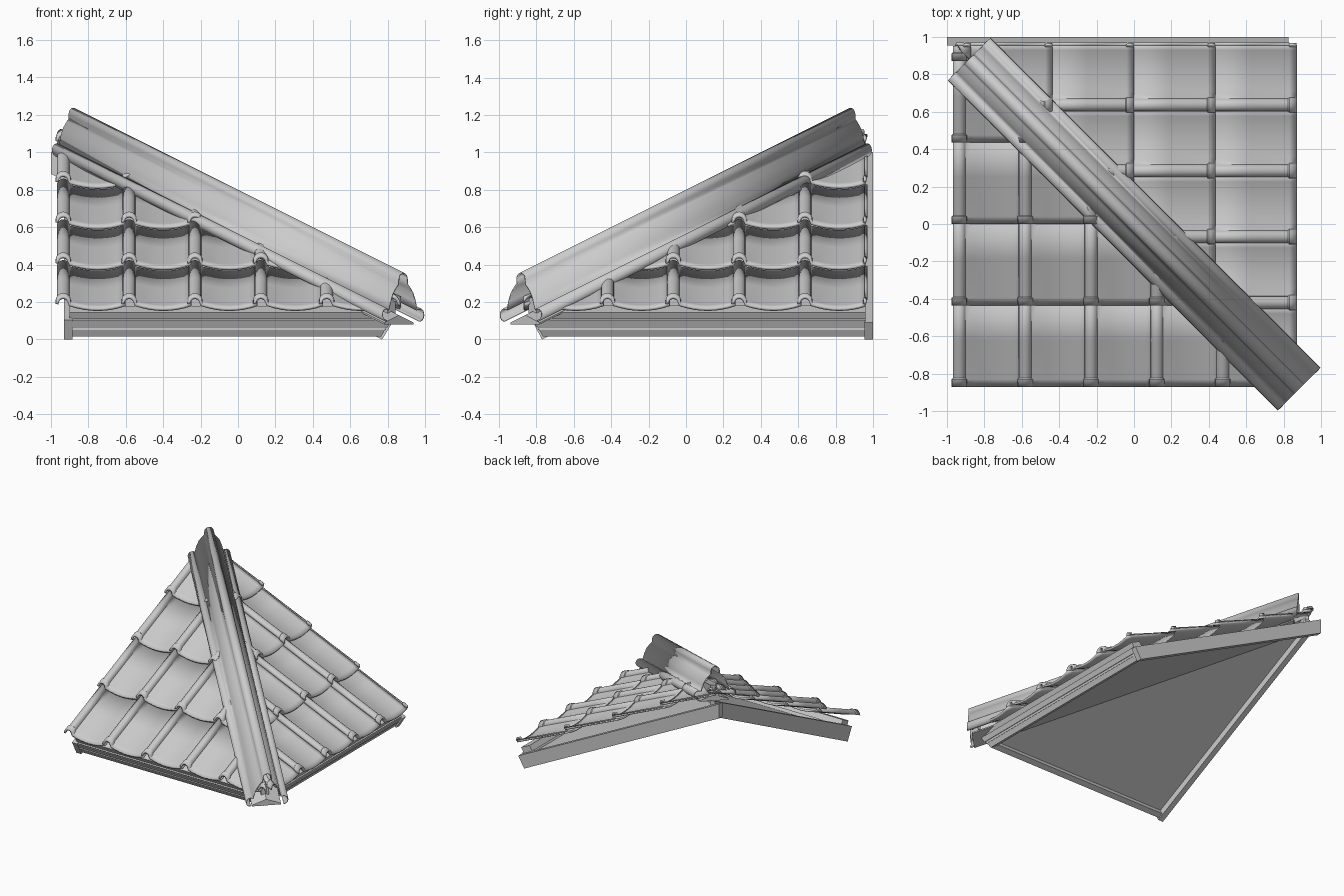
import bpy, bmesh, math
from mathutils import Vector, Matrix

if "Cube" in bpy.data.objects:
    bpy.data.objects.remove(bpy.data.objects["Cube"])

PITCH = 0.5          # rise per unit of run
TILE_W, ROW = 0.352, 0.435


def finish(name, bm, solid=0.0, smooth=True):
    me = bpy.data.meshes.new(name)
    bm.to_mesh(me)
    bm.free()
    ob = bpy.data.objects.new(name, me)
    bpy.context.collection.objects.link(ob)
    if solid:
        m = ob.modifiers.new("thickness", 'SOLIDIFY')
        m.thickness = solid
        m.offset = -1
    if smooth:
        bpy.ops.object.select_all(action='DESELECT')
        ob.select_set(True)
        bpy.context.view_layer.objects.active = ob
        bpy.ops.object.shade_smooth_by_angle(angle=math.radians(40))
    return ob


def prism(bm, pts, place, a, b):
    """Sweep a closed 2D outline between stations a and b."""
    lo = [bm.verts.new(place(p, a)) for p in pts]
    hi = [bm.verts.new(place(p, b)) for p in pts]
    n = len(pts)
    bm.faces.new(lo)
    bm.faces.new(hi)
    for i in range(n):
        bm.faces.new((lo[i], lo[(i + 1) % n], hi[(i + 1) % n], hi[i]))
    bmesh.ops.recalc_face_normals(bm, faces=bm.faces)


def cut(bm, no, co=(0, 0, 0), fill=False):
    """Remove everything on the positive side of a plane."""
    r = bmesh.ops.bisect_plane(bm, geom=bm.verts[:] + bm.edges[:] + bm.faces[:], dist=1e-5,
                               plane_co=co, plane_no=no, clear_outer=True)
    if fill:
        edges = [e for e in r['geom_cut'] if isinstance(e, bmesh.types.BMEdge)]
        bmesh.ops.holes_fill(bm, edges=edges)
        bmesh.ops.recalc_face_normals(bm, faces=bm.faces)


def tile_profile(grow):
    """Roll on the left, shallow dished pan to its right."""
    r = 0.034
    pts = []
    for i in range(9):
        a = math.pi * (1 - i / 8)
        pts.append((0.036 + (r + grow) * math.cos(a), 0.02 + (r + grow) * math.sin(a)))
    for i in range(1, 9):
        t = i / 8
        pts.append((0.075 + 0.29 * t, 0.025 * (2 * t - 1) ** 2 - 0.003))
    return pts


def add_tile(bm, x0, y0):
    rings = []
    # collar at the lower end, then a straight run tilted to overlap the row above
    for v, grow in ((0, 0.007), (0.04, 0.007), (0.046, 0), (0.25, 0), (ROW + 0.03, 0)):
        lift = 0.03 * (1 - v / ROW)
        rings.append([bm.verts.new((x0 + u, y0 + v, 0.14 + PITCH * (y0 + v + 0.87) + h + lift))
                      for u, h in tile_profile(grow)])
    for a, b in zip(rings, rings[1:]):
        for i in range(len(a) - 1):
            bm.faces.new((a[i], a[i + 1], b[i + 1], b[i]))


def yz(p, x):
    return (x, p[0], p[1])


def slope(side, first_x, x_min, x_max, hip_no, turn):
    """One roof plane, built facing the front and then turned into place."""
    rot = Matrix.Rotation(turn, 4, 'Z')
    # roof tiles
    bm = bmesh.new()
    for row in range(5):
        for col in range(6):
            add_tile(bm, first_x + col * TILE_W, -0.87 + row * ROW)
    cut(bm, hip_no)
    cut(bm, (1, 0, 0), (0.955, 0, 0))
    cut(bm, (0, 1, 0), (0, 0.95, 0))
    bm.transform(rot)
    finish(side + "_tiles", bm, 0.016)
    # boards below the tiles
    base = lambda y, d: 0.5 * (y + 0.77) + d
    parts = {
        "deck": [(-0.79, base(-0.79, 0.06)), (0.94, base(0.94, 0.06)),
                 (0.94, base(0.94, 0.09)), (-0.79, base(-0.79, 0.09))],
        "fascia": [(-0.765, 0.015), (-0.815, 0.105), (-0.775, 0.13), (-0.725, 0.035)],
        "fascia_lip": [(-0.785, 0.07), (-0.80, 0.10), (-0.815, 0.095), (-0.80, 0.065)],
        "eave_batten": [(-0.80, 0.10), (-0.825, 0.145), (-0.75, 0.18), (-0.725, 0.14)],
    }
    for part, pts in parts.items():
        bm = bmesh.new()
        prism(bm, pts, yz, x_min, x_max)
        cut(bm, hip_no, fill=True)
        bm.transform(rot)
        finish(side + "_" + part, bm, smooth=False)


slope("front", -0.97, -0.90, 0.83, (1, 1, 0), 0)
slope("right", 0.60 - 4 * TILE_W, -0.83, 0.96, (-1, 1, 0), math.pi / 2)

# barge boards along the two open edges
bm = bmesh.new()
prism(bm, [(-0.77, 0), (-0.825, 0.105), (0.955, 0.99), (0.955, 0.8625)], yz, -0.93, -0.885)
finish("left_barge_board", bm, smooth=False)
bm = bmesh.new()
prism(bm, [(0.77, 0), (0.825, 0.09), (-1, 1.0025), (-1, 0.885)],
      lambda p, y: (p[0], y, p[1]), 0.955, 1.0)
finish("back_barge_board", bm, smooth=False)


def hip(p, x):
    """Place a cross-section point (sideways, height) on the sloping hip line."""
    n = p[0] / math.sqrt(2)
    return (x + n, -x + n, p[1] + PITCH * (0.88 - x))


def arc(cx, cz, r, a0, a1, n):
    return [(cx + r * math.cos(math.radians(a0 + (a1 - a0) * i / n)),
             cz + r * math.sin(math.radians(a0 + (a1 - a0) * i / n))) for i in range(n + 1)]


# hip cap: side roll, bowed web, top roll, mirrored
half = arc(0.125, 0.132, 0.036, -90, 120, 10)
half += [(0.097, 0.205), (0.078, 0.25), (0.05, 0.285), (0.036, 0.298)]
half += arc(0, 0.322, 0.036, 0, 90, 5)
profile = half + [(-n, z) for n, z in reversed(half[:-1])]
bm = bmesh.new()
lo = [bm.verts.new(hip(p, -0.88)) for p in profile]
hi = [bm.verts.new(hip(p, 0.882)) for p in profile]
for i in range(len(profile) - 1):
    bm.faces.new((lo[i], hi[i], hi[i + 1], lo[i + 1]))
bmesh.ops.recalc_face_normals(bm, faces=bm.faces)
if sum(f.normal.z * f.calc_area() for f in bm.faces) < 0:
    bmesh.ops.reverse_faces(bm, faces=bm.faces)
finish("hip_cap", bm, 0.008)

# support strip and batten under the cap
for name, pts, end in (("hip_strip", [(-0.11, 0.07), (0.11, 0.07), (0.11, 0.08), (0, 0.12), (-0.11, 0.08)], 0.86),
                       ("hip_batten", [(-0.03, 0.11), (0.03, 0.11), (0.03, 0.2), (-0.03, 0.2)], 0.82)):
    bm = bmesh.new()
    prism(bm, pts, hip, -0.86, end)
    finish(name, bm, smooth=False)
